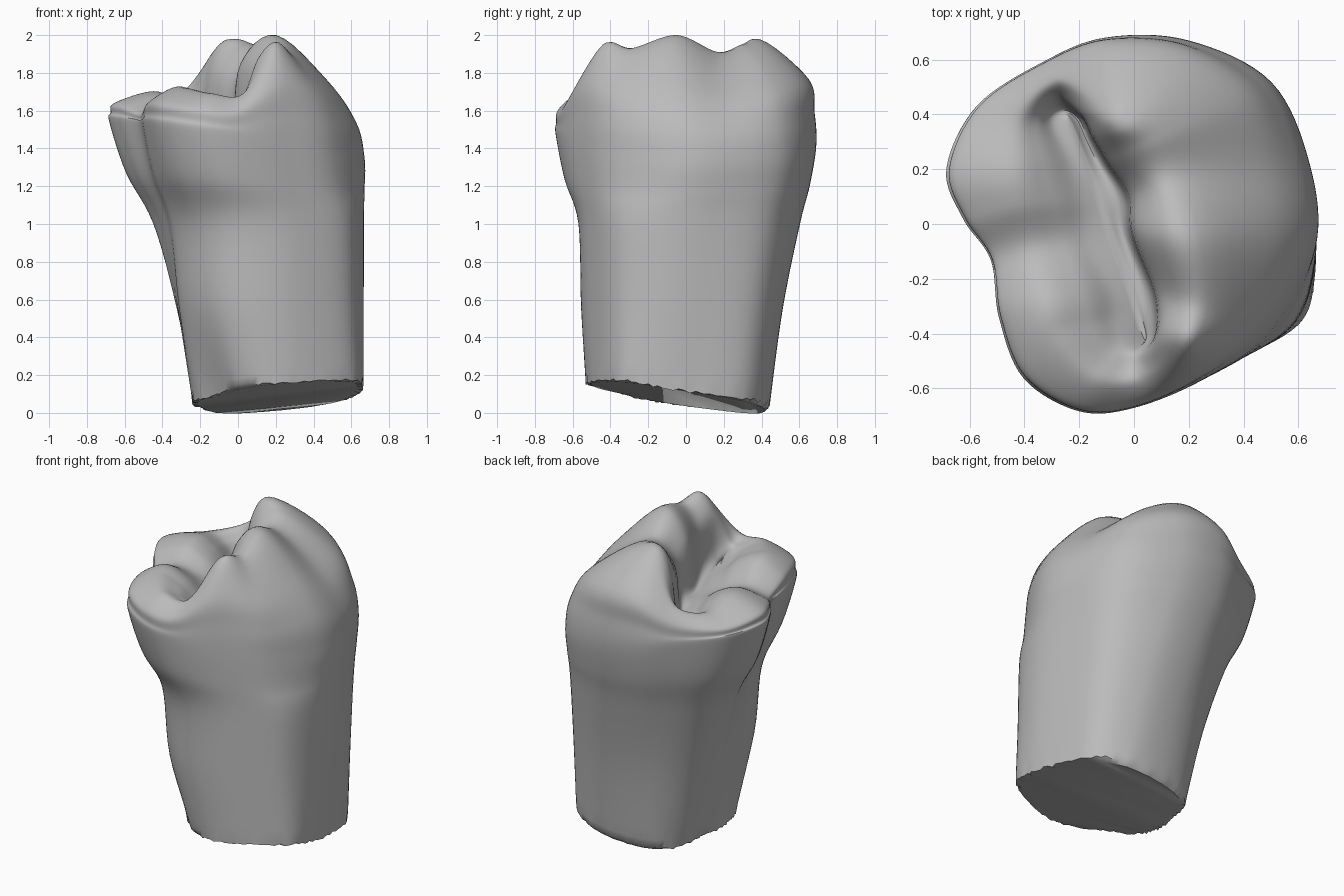
import bpy, bmesh, random
from mathutils import Vector

random.seed(4)
start = bpy.data.objects.get("Cube")
if start:
    bpy.data.objects.remove(start, do_unlink=True)

COLUMN_STEPS, ROW_STEPS = 8, 6

# Outlines run from the front groove anticlockwise, sixteen columns each
root_outline = [(.15, -.53), (.35, -.5), (.6, -.37), (.66, -.2), (.65, .02), (.58, .3),
                (.4, .42), (.18, .44), (-.02, .4), (-.14, .3), (-.2, .15), (-.23, .03),
                (-.24, -.1), (-.21, -.22), (-.1, -.34), (0, -.47)]
crown_outline = [(0, -.67), (.25, -.57), (.5, -.4), (.66, -.08), (.64, .22), (.5, .52),
                 (.2, .67), (-.1, .68), (-.33, .59), (-.57, .43), (-.68, .2), (-.62, .02),
                 (-.52, -.13), (-.49, -.34), (-.4, -.56), (-.2, -.68)]
# Cusp tips, saddles and marginal ridges
crest_line = [(.03, -.57, 1.69), (.19, -.44, 1.95), (.24, -.29, 1.93), (.2, -.05, 2),
              (.14, .17, 1.91), (.08, .31, 1.95), (-.02, .38, 1.98), (-.11, .43, 1.93),
              (-.28, .52, 1.71), (-.43, .39, 1.65), (-.45, .2, 1.7), (-.43, .07, 1.69),
              (-.38, -.09, 1.63), (-.33, -.28, 1.72), (-.29, -.42, 1.72), (-.15, -.57, 1.69)]
# Foot of the walls around the central valley
valley_edge = [(.01, -.46, 1.63), (.07, -.4, 1.62), (.06, -.25, 1.58), (-.02, -.04, 1.55),
               (-.04, .1, 1.55), (-.11, .22, 1.53), (-.16, .31, 1.52), (-.2, .39, 1.51),
               (-.26, .42, 1.52), (-.3, .37, 1.54), (-.24, .22, 1.56), (-.2, .09, 1.57),
               (-.17, -.06, 1.56), (-.09, -.25, 1.58), (-.07, -.36, 1.6), (-.04, -.44, 1.62)]


def root_plane(x, y):
    """Height of the slanted cut under the root."""
    return .057 + .09 * x - .145 * y


def mix(a, b, flat, up):
    """Blend two points with separate plan and height amounts."""
    return Vector((a.x + (b.x - a.x) * flat, a.y + (b.y - a.y) * flat, a.z + (b.z - a.z) * up))


def spline(a, b, c, d, t):
    """Smooth curve from b to c."""
    return b + (c - a) * (t / 2) + (a * 2 - b * 5 + c * 4 - d) * (t * t / 2) \
        + (b * 3 - a - c * 3 + d) * (t * t * t / 2)


def smooth_ring(points):
    n = len(points)
    return [spline(points[i - 1], points[i], points[(i + 1) % n], points[(i + 2) % n],
                   s / COLUMN_STEPS)
            for i in range(n) for s in range(COLUMN_STEPS)]


def smooth_rows(rows):
    last = len(rows) - 1
    result = []
    for i in range(last):
        picks = [rows[max(0, min(last, i + k))] for k in (-1, 0, 1, 2)]
        for s in range(ROW_STEPS):
            result.append([spline(*four, s / ROW_STEPS) for four in zip(*picks)])
    return result + [rows[last]]


def body_ring(height, amount, lean):
    """Ring between root and crown, fuller towards the back and the front lobe."""
    ring = []
    for r, c in zip(root, equator):
        lobe = min(0, c.x) * min(0, c.y)
        p = mix(r, c, amount + lean * c.y + .65 * lobe, 0)
        p.z = height
        ring.append(p)
    return ring


def outer_point(low, tip, share, up):
    """Outer bulge of a cusp, fuller on the low lobes and towards the back."""
    flat = max(.12, .22 + .29 * low.x - .15 * abs(low.y))
    return mix(low, tip, flat * share, up)


def wall_point(tip, foot):
    """Inner slope of a cusp, steeper under the tall ones."""
    tall = max(0, min(1, (tip.z - 1.7) * 4))
    return mix(tip, foot, .58 + .24 * tall, .4 - .08 * tall)


root = [Vector((x, y, root_plane(x, y) + .012)) for x, y in root_outline]
equator = [Vector((x, y, 1.44 - .15 * x - .02 * y)) for x, y in crown_outline]
crest = [Vector(p) for p in crest_line]
valley = [Vector(p) for p in valley_edge]
neck = body_ring(1, .46, .28)
swell = [mix(a, b, .62, .5) for a, b in zip(neck, equator)]
brow = [outer_point(a, b, .22, .3) for a, b in zip(equator, crest)]
shoulder = [outer_point(a, b, 1, .63) for a, b in zip(equator, crest)]
wall = [wall_point(a, b) for a, b in zip(crest, valley)]
floor = [mix(p, Vector((-.1 - .33 * p.y, p.y * .92, 1.53)), .85, .8) for p in valley]

rows = [root, body_ring(.55, .23, .08), neck, swell, equator, brow, shoulder,
        crest, wall, valley, floor]
rings = smooth_rows([smooth_ring(row) for row in rows])

# Ragged broken rim of the root: broad chips with finer roughness
chips = smooth_ring([Vector((0, 0, random.uniform(-.015, .02))) for _ in root])
for p, chip in zip(rings[0], chips):
    p.z += chip.z + random.uniform(-.008, .008)
    p.xy *= random.uniform(.99, 1.005)
cap_ring = [Vector((p.x * .93 + .014, p.y * .95, root_plane(p.x, p.y))) for p in rings[0]]
rings.insert(0, cap_ring)

# Skin the rings, then close the root cut and the valley floor
bm = bmesh.new()
grid = [[bm.verts.new(p) for p in ring] for ring in rings]
count = len(grid[0])
for low, high in zip(grid, grid[1:]):
    for i in range(count):
        j = (i + 1) % count
        bm.faces.new((low[i], low[j], high[j], high[i]))
bm.faces.new(grid[0][::-1])
top = grid[-1]
for i in range(count // 2):
    strip = (top[i], top[i + 1], top[count - i - 1], top[(count - i) % count])
    bm.faces.new(list(dict.fromkeys(strip)))
bmesh.ops.recalc_face_normals(bm, faces=bm.faces)

mesh = bpy.data.meshes.new("molar_tooth")
bm.to_mesh(mesh)
bm.free()
tooth = bpy.data.objects.new("molar_tooth", mesh)
bpy.context.collection.objects.link(tooth)

enamel = bpy.data.materials.new("plain_grey")
enamel.use_nodes = True
colour = (.5, .5, .5, 1)
enamel.diffuse_color = colour
enamel.node_tree.nodes["Principled BSDF"].inputs["Base Color"].default_value = colour
mesh.materials.append(enamel)

bpy.context.view_layer.objects.active = tooth
tooth.select_set(True)
bpy.ops.object.shade_smooth_by_angle(angle=.8)
